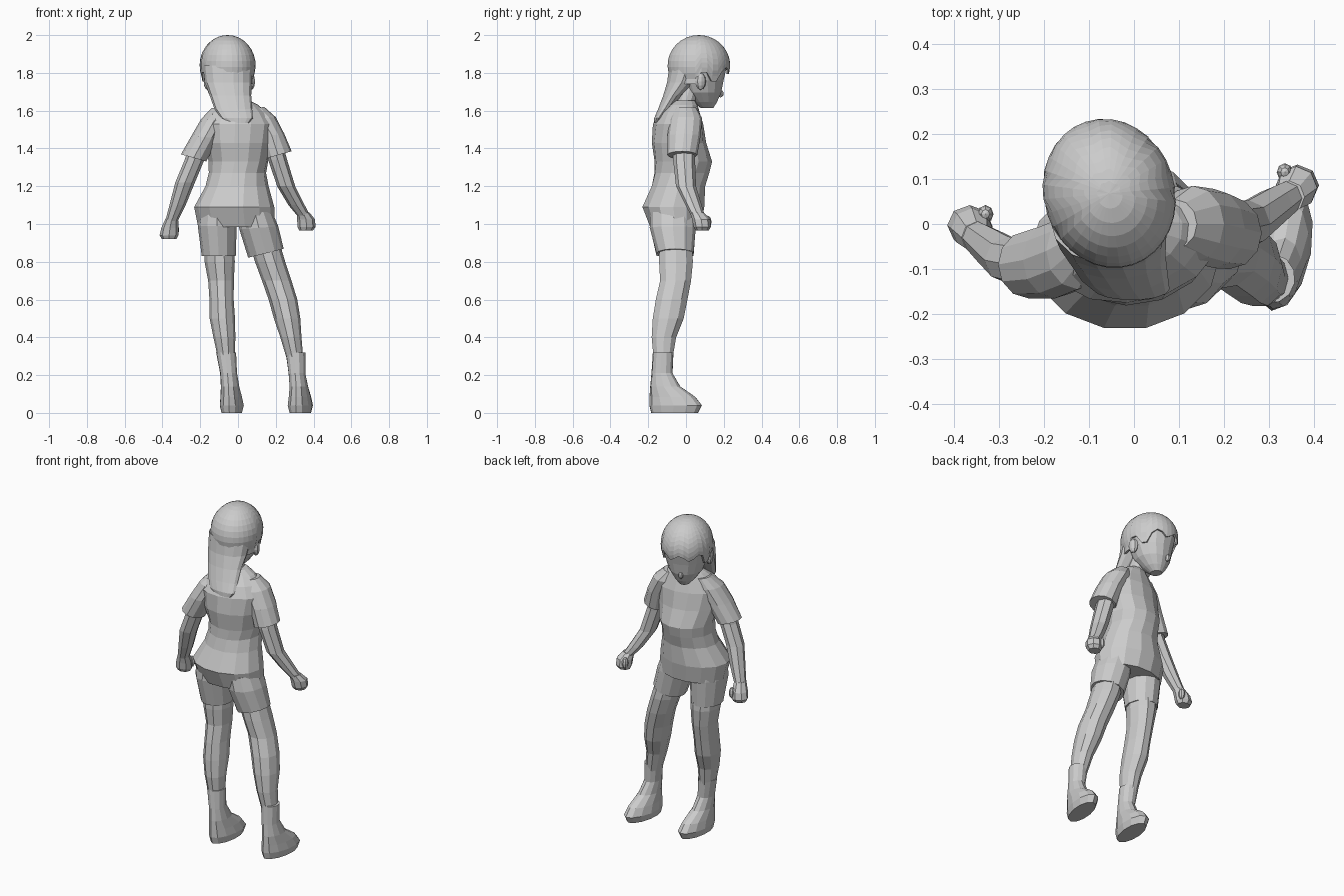
import bpy, bmesh
from math import sin, cos, pi, radians
from mathutils import Vector, Matrix


def finish(name, bm):
    bmesh.ops.recalc_face_normals(bm, faces=bm.faces)
    me = bpy.data.meshes.new(name)
    bm.to_mesh(me)
    bm.free()
    ob = bpy.data.objects.new(name, me)
    bpy.context.collection.objects.link(ob)
    return ob


def loft(name, rings, n=12, rot=0, tilt=0):
    """Skin of stacked ellipses: (x, y, z, rx, ry[, degrees]); tilt slopes the last ring."""
    bm = bmesh.new()
    rows = []
    for k, r in enumerate(rings):
        x, y, z, rx, ry = r[:5]
        a = radians(r[5] if len(r) > 5 else rot)
        slope = tilt if k == len(rings) - 1 else tilt * 0.3
        row = []
        for i in range(n):
            t = 2 * pi * i / n
            px, py = rx * cos(t), ry * sin(t)
            dx, dy = px * cos(a) - py * sin(a), px * sin(a) + py * cos(a)
            row.append(bm.verts.new((x + dx, y + dy, z + slope * dx)))
        rows.append(row)
    for p, q in zip(rows, rows[1:]):
        for i in range(n):
            j = (i + 1) % n
            bm.faces.new((p[i], p[j], q[j], q[i]))
    bm.faces.new(rows[0])
    bm.faces.new(rows[-1])
    return finish(name, bm)


def ball(name, loc, size, rot=0, seg=8):
    bm = bmesh.new()
    m = Matrix.Translation(loc) @ Matrix.Rotation(radians(rot), 4, 'Z') @ Matrix.Diagonal((*size, 1))
    bmesh.ops.create_uvsphere(bm, u_segments=seg, v_segments=6, radius=1, matrix=m)
    return finish(name, bm)


# Shirt body, twisted so the right shoulder comes forward
loft("shirt", [
    (-.008, -.055, .985, .203, .138), (-.02, -.067, 1.09, .212, .168),
    (-.005, -.04, 1.20, .167, .145), (-.003, -.022, 1.27, .152, .147, 3),
    (.002, -.014, 1.33, .158, .153, 6), (0, -.037, 1.43, .18, .143, 9),
    (0, -.042, 1.53, .195, .13, 12), (0, -.035, 1.59, .155, .105, 12),
    (0, -.02, 1.63, .11, .08, 12), (-.005, -.008, 1.655, .065, .055, 12)], n=14)

# Sleeves
loft("right_sleeve", [(.09, 0, 1.615, .05, .055), (.13, 0, 1.56, .07, .085),
                      (.178, -.01, 1.47, .068, .088), (.212, -.02, 1.365, .072, .08)], tilt=.28)
loft("left_sleeve", [(-.09, -.03, 1.61, .05, .055), (-.125, -.06, 1.55, .07, .085),
                     (-.175, -.08, 1.46, .072, .085), (-.235, -.09, 1.35, .067, .075)], tilt=-.28)

# Arms and fists
loft("right_arm", [(.18, -.01, 1.45, .05, .06), (.21, -.01, 1.34, .05, .058), (.255, .0, 1.2, .048, .053),
                   (.31, .04, 1.1, .043, .043), (.347, .063, 1.045, .034, .036)], n=8)
loft("left_arm", [(-.20, -.09, 1.45, .05, .06), (-.23, -.09, 1.34, .052, .055), (-.28, -.08, 1.22, .052, .052),
                  (-.32, -.05, 1.1, .043, .043), (-.352, -.027, 1.015, .033, .035)], n=8)
loft("right_fist", [(.345, .06, 1.06, .034, .036), (.36, .08, 1.025, .047, .048),
                    (.363, .086, .985, .048, .046), (.36, .086, .965, .036, .034)], n=8)
loft("left_fist", [(-.35, -.03, 1.03, .033, .035), (-.36, -.01, .98, .046, .045),
                   (-.365, -.003, .94, .05, .045), (-.365, -.003, .92, .038, .034)], n=8)
ball("right_thumb", (.335, .115, 1.01), (.018, .02, .034))
ball("left_thumb", (-.33, .022, .97), (.018, .02, .034))

# Shorts
loft("shorts_hips", [(-.01, -.065, 1.08, .19, .135), (-.003, -.067, .995, .18, .115)], n=14)
loft("left_shorts_leg", [(-.11, -.07, 1.06, .095, .12), (-.11, -.07, .99, .103, .122),
                         (-.102, -.058, .83, .09, .098)])
loft("right_shorts_leg", [(.09, -.07, 1.06, .09, .12), (.11, -.07, .98, .103, .122),
                          (.148, -.058, .845, .094, .098)], tilt=.25)

# Legs: (centre x, radius x) per side, sharing one side profile
side = [(.90, -.055, .09), (.80, -.053, .094), (.70, -.055, .086), (.60, -.076, .088),
        (.50, -.094, .086), (.40, -.117, .068), (.27, -.122, .05)]
front = {"left": [(-.10, .08), (-.097, .08), (-.09, .068), (-.087, .064), (-.083, .067), (-.072, .058), (-.06, .042)],
         "right": [(.14, .08), (.17, .08), (.205, .078), (.238, .076), (.26, .07), (.28, .056), (.305, .042)]}
for s, f in front.items():
    loft(s + "_leg", [(x, y, z, rx, ry) for (z, y, ry), (x, rx) in zip(side, f)], n=10)

# Socked feet, toes pointing slightly outward to the right
foot = [(.32, -.121, .053, .055), (.21, -.127, .045, .056), (.14, -.11, .049, .08),
        (.085, -.072, .057, .122), (.04, -.055, .064, .14), (.0, -.06, .054, .125)]
for s, xs, a in (("left", (-.063, -.05, -.042, -.036, -.033, -.033), -6),
                 ("right", (.305, .312, .322, .328, .33, .33), -10)):
    loft(s + "_foot", [(x, y, z, rx, ry, a) for x, (z, y, rx, ry) in zip(xs, foot)])

# Neck
loft("neck", [(0, -.01, 1.56, .06, .055), (-.02, 0, 1.65, .052, .05), (-.035, .025, 1.74, .055, .055)])

# Face, turned a little to the left
TURN = 18
C = Vector((-.055, .068, 0))


def at_head(x, y, z):
    return C + Matrix.Rotation(radians(TURN), 3, 'Z') @ Vector((x, y, z))


loft("face", [(*at_head(0, y, z), rx, ry) for y, z, rx, ry in (
    (.045, 1.615, .03, .035), (.035, 1.645, .06, .063), (.02, 1.695, .096, .1), (.01, 1.76, .118, .122),
    (0, 1.83, .13, .15), (0, 1.91, .11, .125))], n=16, rot=TURN)
ball("nose", at_head(0, .12, 1.69), (.014, .018, .02), TURN)
for s, sx in (("right", 1), ("left", -1)):
    ball(s + "_ear", at_head(sx * .122, -.03, 1.755), (.02, .03, .045), TURN)

# Hair cap with a jagged fringe over the forehead
N, ROWS = 32, 11
bm = bmesh.new()
top = bm.verts.new(C + Vector((0, 0, 2.0)))
rows = []
for k in range(1, ROWS + 1):
    row = []
    for i in range(N):
        a = 2 * pi * i / N
        off = min(i, N - i) * 360 / N
        if off < 62:
            end = 94 + (0, 8, 13, 4)[i % 4]
        elif off < 85:
            end = 122
        elif off < 110:
            end = 104
        else:
            end = 128
        t = radians(end) * k / ROWS
        r = sin(t) if t < pi / 2 else max(sin(t), .9)
        row.append(bm.verts.new(at_head(.146 * r * sin(a), .168 * r * cos(a), 1.84 + .16 * cos(t))))
    rows.append(row)
for i in range(N):
    j = (i + 1) % N
    bm.faces.new((top, rows[0][i], rows[0][j]))
    for p, q in zip(rows, rows[1:]):
        bm.faces.new((p[i], q[i], q[j], p[j]))
cap = finish("hair_cap", bm)
mod = cap.modifiers.new("thickness", 'SOLIDIFY')
mod.thickness = .012
mod.offset = -1

# Long hair falling down the back
loft("back_hair", [(-.055, .01, 1.84, .132, .1), (-.052, -.022, 1.75, .124, .08), (-.04, -.07, 1.68, .11, .052),
                   (-.025, -.112, 1.61, .1, .036), (-.005, -.145, 1.56, .084, .024),
                   (.003, -.155, 1.535, .055, .015)], n=14)
